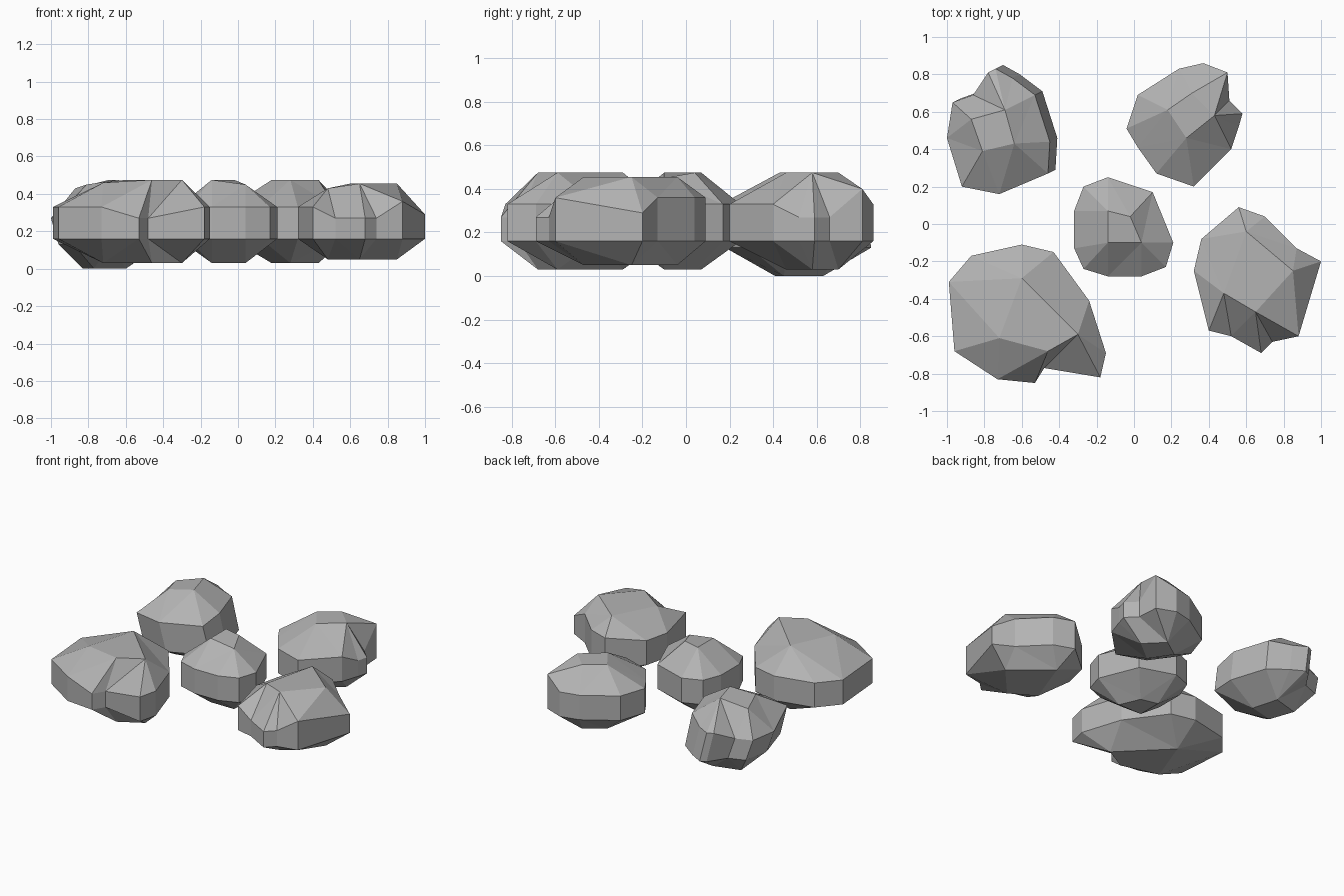
import bpy
import bmesh
from mathutils import Vector

cube = bpy.data.objects.get("Cube")
if cube:
    bpy.data.objects.remove(cube, do_unlink=True)

# One plain grey stone colour
stone = bpy.data.materials.new("stone_grey")
stone.use_nodes = True
colour = (0.45, 0.45, 0.45, 1)
stone.diffuse_color = colour
shader = next(n for n in stone.node_tree.nodes if n.type == "BSDF_PRINCIPLED")
shader.inputs["Base Color"].default_value = colour
shader.inputs["Roughness"].default_value = 0.9


def add_ring(bm, points, default_z, shift=(0, 0, 0)):
    """Add a ring of vertices; a point may carry its own height."""
    ring = []
    for point in points:
        height = point[2] if len(point) > 2 else default_z
        ring.append(bm.verts.new(Vector((point[0], point[1], height)) + Vector(shift)))
    return ring


def zip_rings(bm, outer, inner):
    """Join two closed rings of different counts with facets, shortest edge first."""
    start = min(range(len(inner)), key=lambda k: (inner[k].co - outer[0].co).length)
    a = outer + outer[:1]
    b = inner[start:] + inner[:start + 1]
    i = j = 0
    while i < len(outer) or j < len(inner):
        step_outer = j == len(inner)
        if i < len(outer) and j < len(inner):
            along_outer = (a[i + 1].co - b[j].co).length
            along_inner = (a[i].co - b[j + 1].co).length
            step_outer = along_outer <= along_inner
        if step_outer:
            bm.faces.new((a[i], a[i + 1], b[j]))
            i += 1
        else:
            bm.faces.new((a[i], b[j + 1], b[j]))
            j += 1


def make_rock(name, outline, crown, top=.475, bottom=.03, lean=(0, 0, 0)):
    """Faceted stone: upright waist, stepped crown above, matching belly below."""
    bm = bmesh.new()
    upper = add_ring(bm, outline, .33)
    lower = add_ring(bm, [p[:2] for p in outline], .16, lean)
    cap = add_ring(bm, crown, top)
    belly = add_ring(bm, [p[:2] for p in crown], bottom, lean)
    count = len(upper)
    for k in range(count):
        n = (k + 1) % count
        bm.faces.new((upper[k], upper[n], lower[n], lower[k]))
    zip_rings(bm, upper, cap)
    zip_rings(bm, lower, belly)
    bm.faces.new(cap)
    bm.faces.new(belly)
    bmesh.ops.recalc_face_normals(bm, faces=bm.faces)
    mesh = bpy.data.meshes.new(name)
    bm.to_mesh(mesh)
    bm.free()
    mesh.materials.append(stone)
    rock = bpy.data.objects.new(name, mesh)
    bpy.context.collection.objects.link(rock)
    return rock


# Large rock at the front
make_rock(
    "large_front_rock",
    outline=[(-.99, -.31), (-.87, -.17), (-.6, -.11), (-.43, -.15),
             (-.24, -.41), (-.15, -.69), (-.18, -.82), (-.48, -.77, .27),
             (-.53, -.85, .27), (-.73, -.83), (-.96, -.68)],
    crown=[(-.72, -.61, .46), (-.6, -.29), (-.3, -.59), (-.46, -.68)])

# Tilted rock at the back
make_rock(
    "tilted_back_rock",
    outline=[(-1, .46, .27), (-.97, .65, .27), (-.86, .69, .27), (-.78, .81),
             (-.74, .83), (-.65, .78), (-.53, .69, .36), (-.45, .44, .36),
             (-.46, .27), (-.72, .16), (-.92, .2)],
    crown=[(-.87, .56, .43), (-.69, .61), (-.64, .43), (-.81, .39, .45)],
    lean=(.04, .02, -.03))

# Notched rock at the back
make_rock(
    "notched_back_rock",
    outline=[(-.04, .51), (.02, .69), (.24, .83), (.37, .86),
             (.5, .81, .4), (.51, .66, .27), (.58, .59, .27), (.56, .52, .27),
             (.52, .4), (.32, .2), (.12, .27), (.02, .41)],
    crown=[(.18, .61), (.31, .7), (.43, .58), (.28, .46)])

# Small rock in the middle
make_rock(
    "small_middle_rock",
    outline=[(-.32, .07), (-.27, .2), (-.14, .25), (.1, .17),
             (.21, -.1), (.17, -.23), (.04, -.28), (-.14, -.28),
             (-.27, -.24), (-.32, -.13)],
    crown=[(-.14, .07), (-.02, .04), (.04, -.1, .45), (-.14, -.1)])

# Wedge-shaped rock at the side
make_rock(
    "wedge_side_rock",
    outline=[(.32, -.25), (.36, -.08), (.56, .09, .36), (.7, .04, .36),
             (.87, -.13, .36), (1, -.2, .29), (.88, -.6, .36), (.74, -.63, .27),
             (.68, -.69, .27), (.52, -.6, .27), (.4, -.57)],
    crown=[(.48, -.37, .43), (.6, -.04), (.85, -.25), (.65, -.47)],
    top=.455, bottom=.05)
